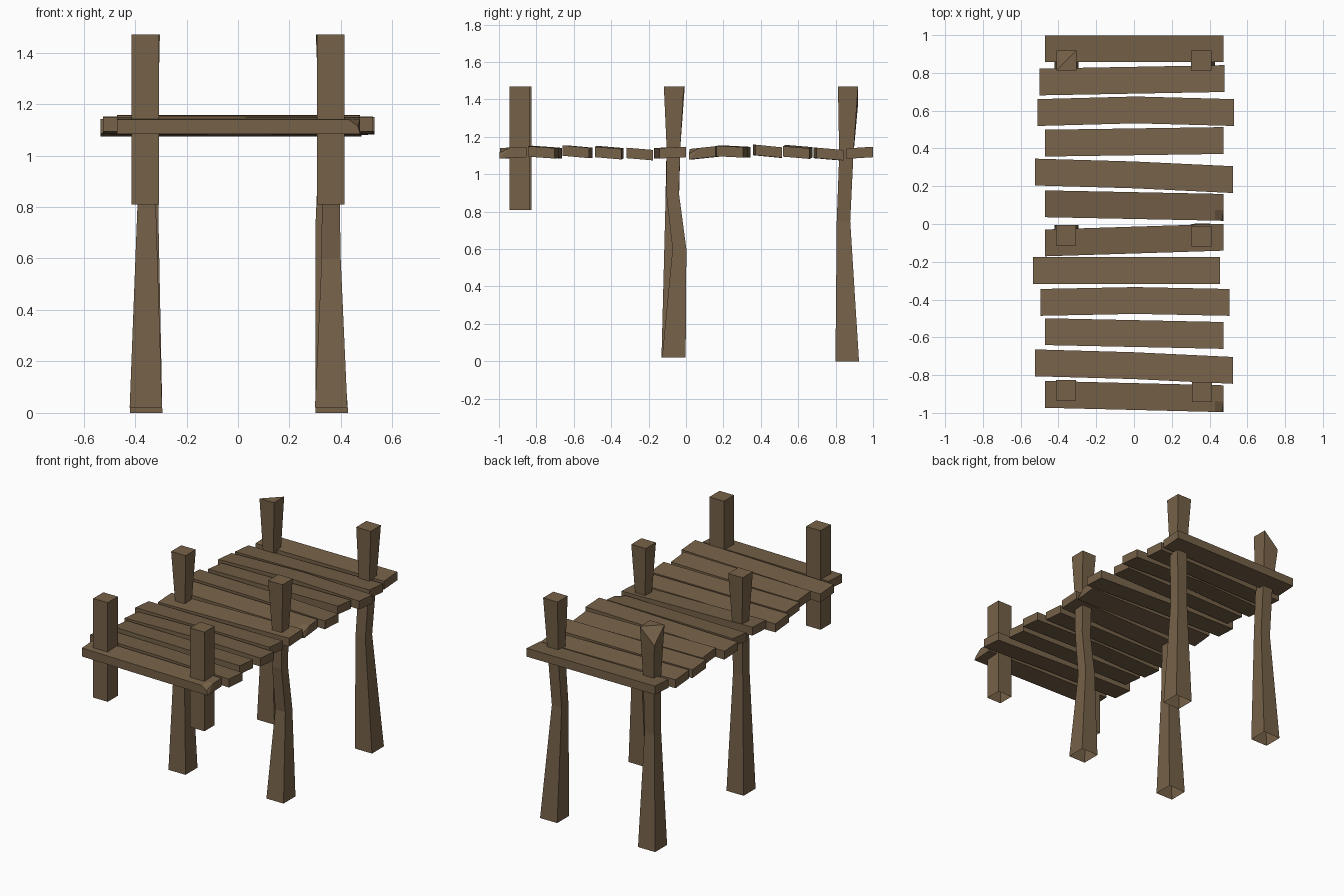
import bpy
import bmesh

if "Cube" in bpy.data.objects:
    bpy.data.objects.remove(bpy.data.objects["Cube"], do_unlink=True)

# Weathered brown wood used throughout
wood = bpy.data.materials.new("weathered_wood")
wood.use_nodes = True
colour = (0.18, 0.12, 0.065, 1)
wood.diffuse_color = colour
shader = next(n for n in wood.node_tree.nodes if n.type == "BSDF_PRINCIPLED")
shader.inputs["Base Color"].default_value = colour
shader.inputs["Roughness"].default_value = 0.9


def finish(bm, name):
    bmesh.ops.recalc_face_normals(bm, faces=bm.faces)
    mesh = bpy.data.meshes.new(name)
    bm.to_mesh(mesh)
    bm.free()
    mesh.materials.append(wood)
    obj = bpy.data.objects.new(name, mesh)
    bpy.context.collection.objects.link(obj)
    return obj


def bridge(bm, rings):
    """Join consecutive rings of vertices with quads."""
    for a, b in zip(rings, rings[1:]):
        n = len(a)
        for i in range(n):
            j = (i + 1) % n
            bm.faces.new((a[i], a[j], b[j], b[i]))


def post(name, sections, broken=False):
    """Square post, open underneath; sections are (z, x, y, half width)."""
    bm = bmesh.new()
    corners = ((-1, -1), (1, -1), (1, 1), (-1, 1))
    rings = [[bm.verts.new((x + sx * h, y + sy * h, z)) for sx, sy in corners]
             for z, x, y, h in sections]
    bridge(bm, rings)
    top = rings[-1]
    if broken:
        # splintered top: one corner split away along the diagonal
        top[3].co.z -= 0.1
        bm.faces.new((top[0], top[1], top[2]))
        bm.faces.new((top[0], top[2], top[3]))
    else:
        bm.faces.new(top)
    finish(bm, name)


def plank(name, x0, x1, y_left, y_right, z_front, z_back, bow=0,
          chip=False, notch=0):
    """Slightly skewed and tilted board with a crease across its middle."""
    bm = bmesh.new()
    half, thick, inset = 0.071, 0.056, 0.045
    across = (-1, -0.2, 0, 0.2, 1)
    rings = []
    for x in (x0, x0 + inset, (x0 + x1) / 2, x1 - inset, x1):
        t = (x - x0) / (x1 - x0)
        yc = y_left + (y_right - y_left) * t
        lift = bow * (1 - abs(2 * t - 1))
        ring = []
        for k, drop in [(k, 0) for k in across] + [(1, thick), (-1, thick)]:
            z = z_front + (z_back - z_front) * (k + 1) / 2 + lift / 2 - drop
            ring.append(bm.verts.new((x, yc + half * k + lift, z)))
        rings.append(ring)
    bridge(bm, rings)
    ends = [bm.faces.new(rings[0]), bm.faces.new(rings[-1])]
    bmesh.ops.triangulate(bm, faces=ends)
    if chip:
        rings[-1][0].co.z -= 0.025
        rings[-1][0].co.x -= 0.01
    if notch:
        end = rings[-1] if notch > 0 else rings[0]
        end[2].co.x -= notch * 0.032
    finish(bm, name)


# Deck boards, from the front to the back
boards = [
    (-.47, .475, -.902, -.925, 1.14, 1.147, 0, True),
    (-.525, .525, -.735, -.775, 1.15, 1.14, .005, False, 1),
    (-.47, .475, -.57, -.59, 1.155, 1.142),
    (-.495, .505, -.415, -.415, 1.147, 1.135, .01),
    (-.535, .455, -.247, -.247, 1.142, 1.13, 0, False, -1),
    (-.47, .475, -.1, -.07, 1.14, 1.147),
    (-.47, .475, .107, .088, 1.135, 1.15, 0, True),
    (-.525, .525, .275, .235, 1.152, 1.145, .005, False, 1),
    (-.47, .475, .428, .442, 1.158, 1.144),
    (-.51, .53, .59, .59, 1.15, 1.138, .014),
    (-.5, .48, .752, .77, 1.142, 1.13, 0, False, -1),
    (-.47, .475, .928, .928, 1.138, 1.147),
]
for i, spec in enumerate(boards):
    plank(f"deck_plank_{i + 1}", *spec)

# Short straight front posts
H = 0.0535
TOP = 1.47
post("front_post_right", [(.81, .36, -.89, H), (TOP, .36, -.89, H)])
post("front_post_left", [(.81, -.36, -.88, H), (TOP, -.36, -.88, H)])

# Tall middle and back posts with crooked waists
FOOT = 0.063
post("middle_post_right", [
    (.02, .362, -.065, FOOT), (.6, .362, -.035, .037),
    (.9, .36, -.072, .034), (1.15, .36, -.067, .037), (TOP, .358, -.065, H)])
post("middle_post_left", [
    (.02, -.358, -.068, FOOT), (.8, -.355, -.075, .036),
    (1.15, -.355, -.067, .037), (TOP, -.36, -.06, H)])
post("back_post_right", [
    (0, .365, .862, FOOT), (.75, .338, .842, .036),
    (1.1, .355, .857, .038), (TOP, .356, .866, H)])
post("back_post_left", [
    (0, -.357, .862, FOOT), (.75, -.345, .842, .036),
    (1.1, -.35, .857, .038), (TOP, -.357, .866, H)], broken=True)
